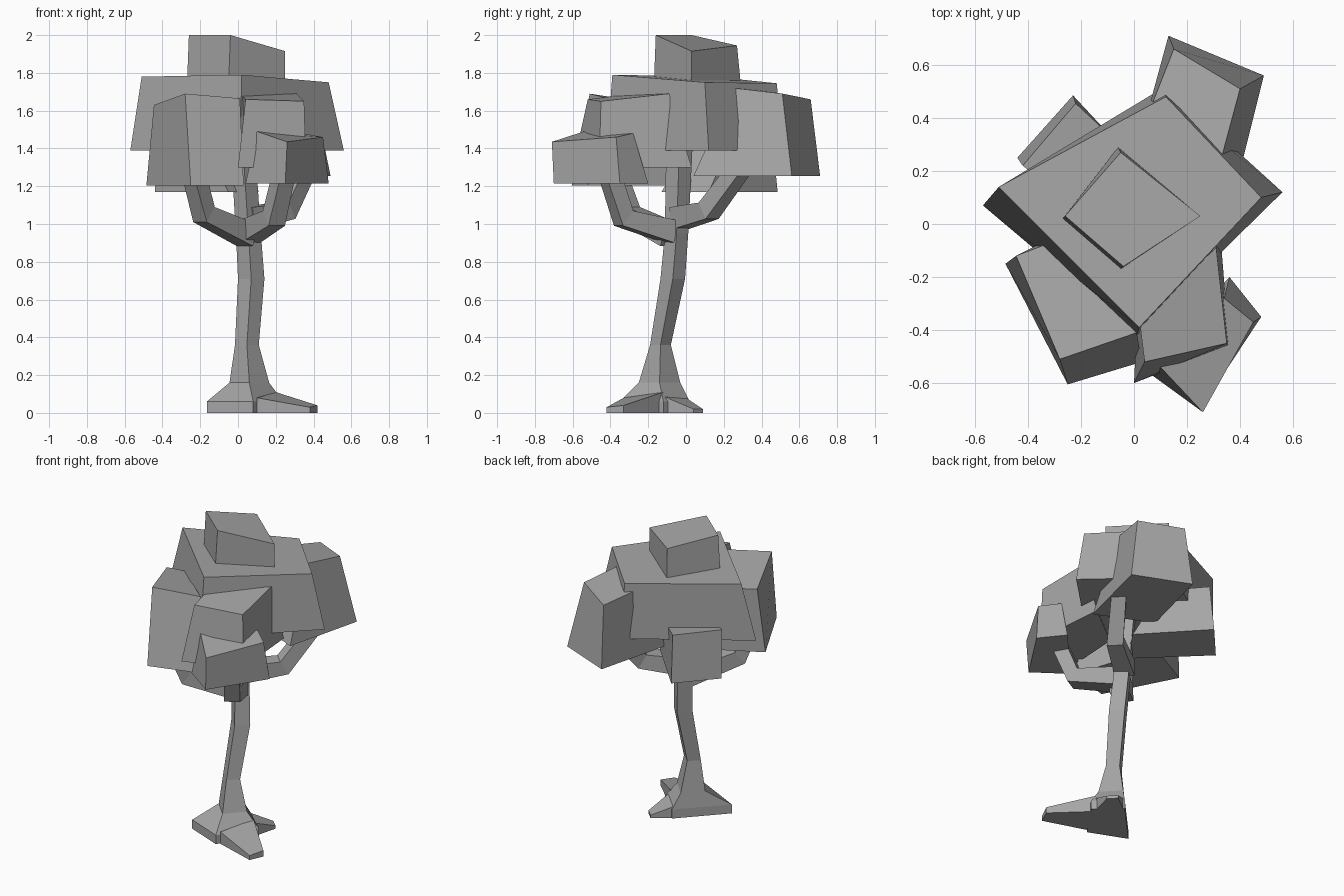
import bpy
import bmesh
from mathutils import Vector

default_cube = bpy.data.objects.get("Cube")
if default_cube:
    bpy.data.objects.remove(default_cube, do_unlink=True)

# One plain grey for the whole tree
GREY = (0.38, 0.38, 0.38, 1.0)
material = bpy.data.materials.new("plain grey")
material.use_nodes = True
material.diffuse_color = GREY
shader = next(n for n in material.node_tree.nodes if n.type == "BSDF_PRINCIPLED")
shader.inputs["Base Color"].default_value = GREY


def loft(name, rings):
    """Skin a stack of four-cornered rings and close both ends."""
    bm = bmesh.new()
    loops = [[bm.verts.new(corner) for corner in ring] for ring in rings]
    for lower, upper in zip(loops, loops[1:]):
        for i in range(len(lower)):
            j = (i + 1) % len(lower)
            bm.faces.new((lower[i], lower[j], upper[j], upper[i]))
    bm.faces.new(loops[0][::-1])
    bm.faces.new(loops[-1])
    bmesh.ops.recalc_face_normals(bm, faces=bm.faces[:])
    mesh = bpy.data.meshes.new(name)
    bm.to_mesh(mesh)
    bm.free()
    mesh.materials.append(material)
    obj = bpy.data.objects.new(name, mesh)
    bpy.context.collection.objects.link(obj)
    return obj


def flat(outline, z):
    """Lay a plan outline at one height."""
    return [(x, y, z) for x, y in outline]


def diamond(x, y, z, rx, ry):
    """Trunk section with its corners left, front, right and back."""
    return [(x - rx, y, z), (x, y - ry, z), (x + rx, y, z), (x, y + ry, z)]


def block(name, floor, outline, top):
    """Foliage block: flat underside, tilted top."""
    loft(name, [flat(outline, floor), top])


def branch(name, path, radii=(0.06, 0.05, 0.045)):
    """Square, tapering, bent limb."""
    points = [Vector(p) for p in path]
    side = (points[-1] - points[0]).cross(Vector((0, 0, 1))).normalized()
    rings = []
    for i, (point, radius) in enumerate(zip(points, radii)):
        before = points[max(i - 1, 0)]
        after = points[min(i + 1, len(points) - 1)]
        up = side.cross((after - before).normalized())
        rings.append([point + (side * a + up * b) * radius
                      for a, b in ((-1, -1), (1, -1), (1, 1), (-1, 1))])
    loft(name, rings)


# Trunk with its spreading foot
foot = [(-0.165, -0.25), (0.08, -0.35), (0.24, -0.12), (0.09, 0.02)]
loft("trunk", [
    flat(foot, 0),
    flat(foot, 0.06),
    diamond(0.06, -0.14, 0.16, 0.105, 0.11),
    diamond(0.047, -0.135, 0.36, 0.063, 0.055),
    diamond(0.07, -0.07, 0.71, 0.07, 0.065),
    diamond(0.055, -0.05, 0.95, 0.066, 0.062),
    diamond(0.025, -0.035, 1.42, 0.065, 0.07),
])


# Roots, each sloping down to a blunt tip
def root(name, outline, heights):
    top = [(x, y, z) for (x, y), z in zip(outline, heights)]
    loft(name, [flat(outline, 0), top])


root("front_root", [(0.1, -0.33), (0.38, -0.42), (0.42, -0.33), (0.2, -0.12)],
     (0.08, 0.03, 0.04, 0.11))
root("back_root", [(0.2, -0.15), (0.25, 0.04), (0.2, 0.09), (0.08, 0)],
     (0.1, 0.02, 0.02, 0.08))

# Branches
branch("front_right_branch", [(0.05, -0.08, 0.94), (-0.18, -0.3, 1.05), (-0.23, -0.37, 1.25)])
branch("front_left_branch", [(0.06, -0.08, 0.96), (0.19, -0.33, 1.03), (0.24, -0.4, 1.25)])
branch("back_left_branch", [(0.04, -0.04, 1.03), (0.25, 0.12, 1.07), (0.36, 0.29, 1.3)])

# Foliage: corners run left, front, right, back
block("crown_cap", 1.74,
      [(-0.27, 0.02), (-0.05, -0.17), (0.25, 0.03), (-0.06, 0.29)],
      [(-0.26, 0.03, 2), (-0.04, -0.16, 2), (0.25, 0.03, 1.915), (-0.05, 0.27, 1.945)])

block("main_foliage", 1.39,
      [(-0.57, 0.07), (0.01, -0.42), (0.56, 0.12), (0.12, 0.52)],
      [(-0.51, 0.14, 1.78), (0.02, -0.39, 1.79), (0.48, 0.1, 1.75), (0.12, 0.48, 1.745)])

block("front_left_upper_foliage", 1.3,
      [(0, -0.6), (0.36, -0.46), (0.32, 0.03), (0.02, -0.2)],
      [(0.04, -0.52, 1.66), (0.35, -0.45, 1.65), (0.31, -0.09, 1.69), (0.02, -0.36, 1.68)])

block("front_left_lower_foliage", 1.215,
      [(0.04, -0.55), (0.25, -0.7), (0.48, -0.35), (0.36, -0.2)],
      [(0.1, -0.54, 1.49), (0.26, -0.71, 1.435), (0.45, -0.37, 1.46), (0.34, -0.28, 1.48)])

block("front_right_foliage", 1.205,
      [(-0.485, -0.15), (-0.25, -0.605), (0.03, -0.52), (-0.15, 0.03)],
      [(-0.445, -0.12, 1.63), (-0.28, -0.51, 1.69), (0.01, -0.41, 1.665), (-0.34, -0.08, 1.62)])

block("back_right_foliage", 1.17,
      [(-0.44, 0.25), (-0.05, -0.13), (0.11, 0.12), (-0.23, 0.485)],
      [(-0.42, 0.22, 1.48), (-0.2, 0.05, 1.46), (0, 0.25, 1.46), (-0.22, 0.455, 1.48)])

block("back_left_foliage", 1.255,
      [(0, 0.2), (0.36, 0.04), (0.49, 0.56), (0.13, 0.71)],
      [(0.04, 0.38, 1.71), (0.33, 0.25, 1.72), (0.4, 0.51, 1.69), (0.15, 0.66, 1.66)])
